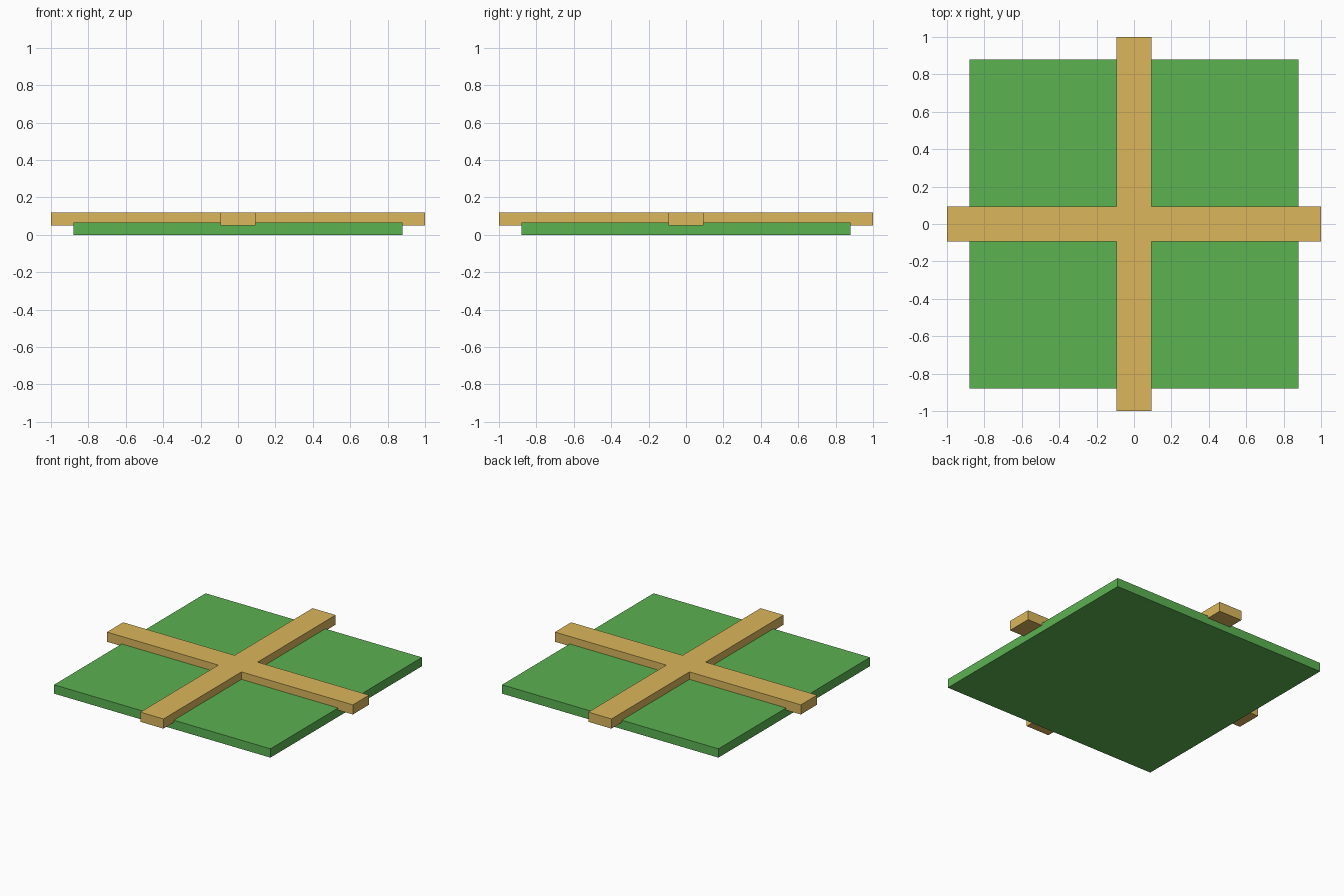
import bpy, bmesh
from mathutils import Matrix

if "Cube" in bpy.data.objects:
    bpy.data.objects.remove(bpy.data.objects["Cube"])


def prism(name, outline, z0, z1, color):
    """Extrude a flat outline from z0 up to z1."""
    bm = bmesh.new()
    face = bm.faces.new([bm.verts.new((x, y, z0)) for x, y in outline])
    top = bmesh.ops.extrude_face_region(bm, geom=[face])["geom"]
    bmesh.ops.translate(bm, vec=(0, 0, z1 - z0),
                        verts=[v for v in top if isinstance(v, bmesh.types.BMVert)])
    bmesh.ops.recalc_face_normals(bm, faces=bm.faces)
    mesh = bpy.data.meshes.new(name)
    bm.to_mesh(mesh)
    bm.free()
    mat = bpy.data.materials.new(name + "_color")
    mat.diffuse_color = color
    mat.use_nodes = True
    mat.node_tree.nodes["Principled BSDF"].inputs["Base Color"].default_value = mat.diffuse_color
    mesh.materials.append(mat)
    obj = bpy.data.objects.new(name, mesh)
    bpy.context.collection.objects.link(obj)
    return obj


def four_fold(points):
    """Repeat the points at each quarter turn around the centre."""
    out = []
    for _ in range(4):
        out += points
        points = [(-y, x) for x, y in points]
    return out


P = 0.88   # half width of the square panel
W = 0.094  # half width of a cross arm

# Square panel lying on the ground
prism("panel", four_fold([(P, P)]), 0.0, 0.065, (0.105, 0.445, 0.083, 1))

# Crossed slats, one solid piece slightly sunk into the panel
prism("cross_slats", four_fold([(1, -W), (1, W), (W, W)]), 0.049, 0.12,
      (0.71, 0.47, 0.107, 1))
